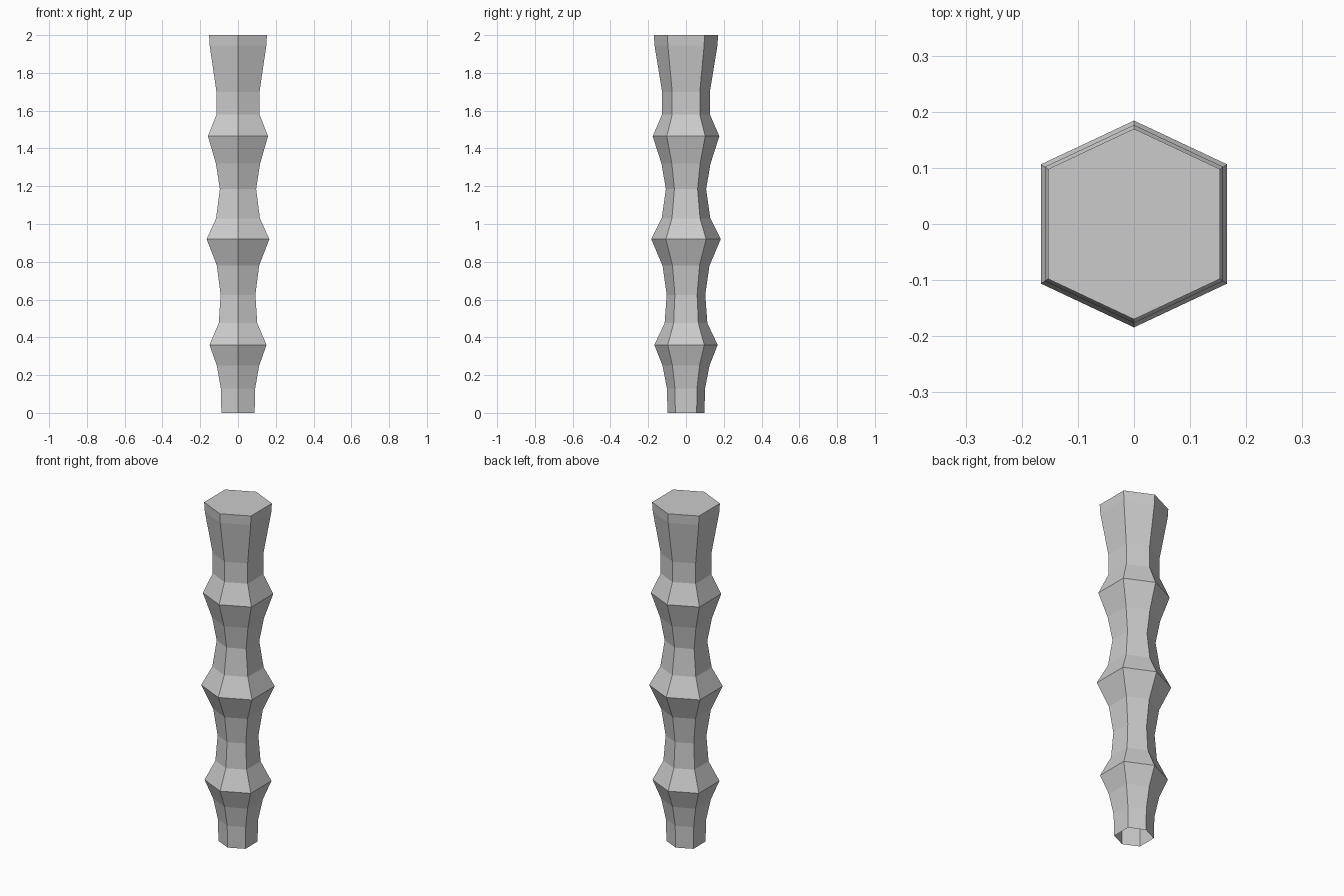
import bpy, bmesh

if "Cube" in bpy.data.objects:
    bpy.data.objects.remove(bpy.data.objects["Cube"])

# Column profile: (height, half width across the flats)
profile = [(0, .088), (.13, .091), (.25, .112), (.36, .151), (.475, .102),
           (.625, .092), (.78, .112), (.92, .166), (1.03, .116), (1.185, .096),
           (1.32, .117), (1.465, .159), (1.58, .114), (1.70, .114),
           (1.945, .150), (2.0, .153)]
# Six-sided cross-section, corners facing front and back
section = [(0, -1.11), (1, -.64), (1, .64), (0, 1.11), (-1, .64), (-1, -.64)]

bm = bmesh.new()
rings = [[bm.verts.new((x * w, y * w, z)) for x, y in section]
         for z, w in profile]

# Side walls
n = len(section)
for low, high in zip(rings, rings[1:]):
    for i in range(n):
        j = (i + 1) % n
        bm.faces.new((low[i], low[j], high[j], high[i]))

# Top cap; the underside is open
bm.faces.new(rings[-1])

mesh = bpy.data.meshes.new("column")
bm.to_mesh(mesh)
bm.free()
bpy.context.collection.objects.link(bpy.data.objects.new("column", mesh))
